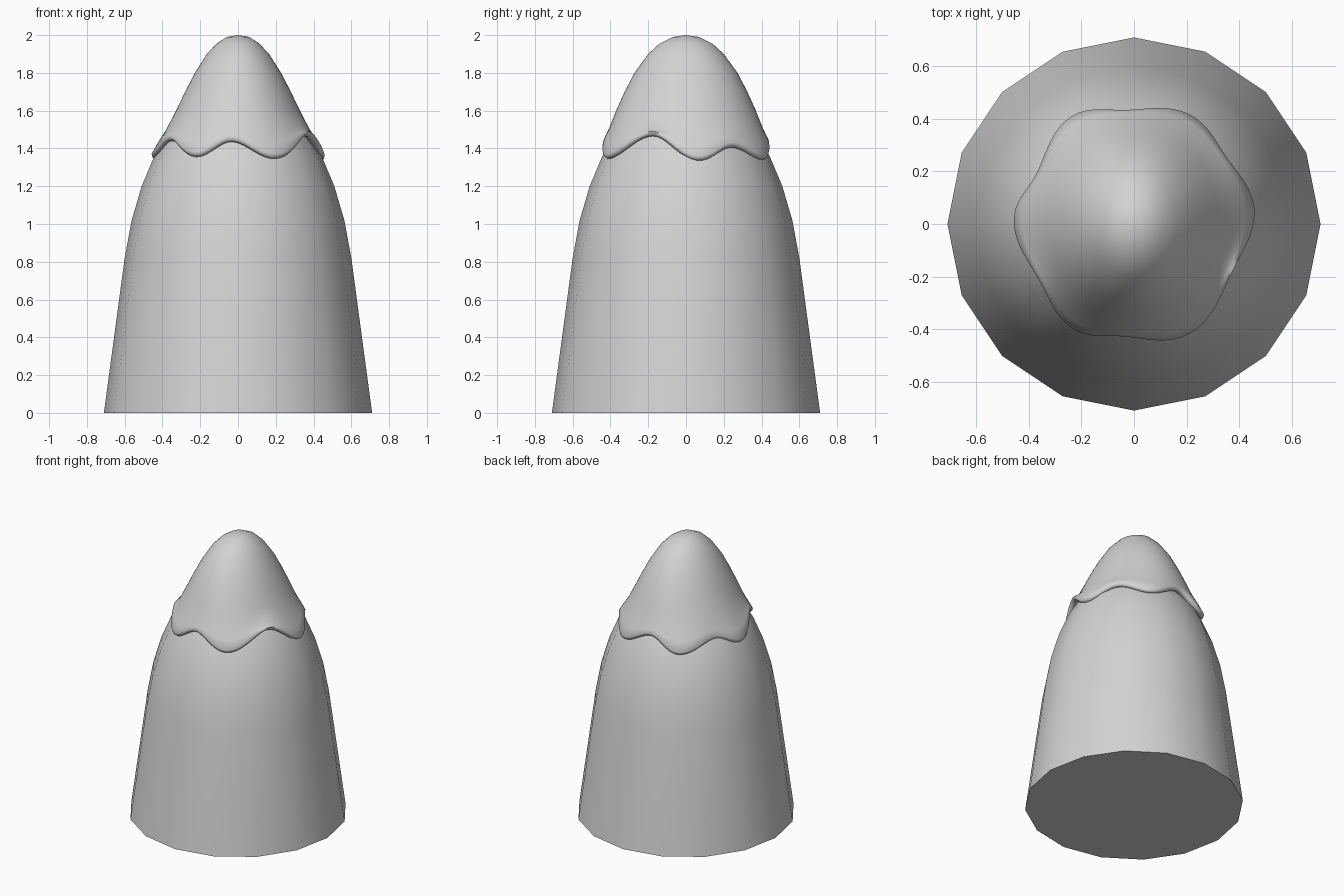
import bpy, bmesh, math

if "Cube" in bpy.data.objects:
    bpy.data.objects.remove(bpy.data.objects["Cube"])

grey = bpy.data.materials.new("light grey")
grey.diffuse_color = (0.65, 0.65, 0.65, 1)
grey.use_nodes = True
grey.node_tree.nodes["Principled BSDF"].inputs["Base Color"].default_value = grey.diffuse_color


def loft(name, rings, tip=None, base=False, angle=60):
    """Skin a stack of equal-length rings, with optional tip point and flat base."""
    bm = bmesh.new()
    rows = [[bm.verts.new(p) for p in ring] for ring in rings]
    n = len(rows[0])
    for a, b in zip(rows, rows[1:]):
        for i in range(n):
            j = (i + 1) % n
            bm.faces.new((a[i], a[j], b[j], b[i]))
    if tip:
        t = bm.verts.new(tip)
        for i in range(n):
            bm.faces.new((rows[-1][i], rows[-1][(i + 1) % n], t))
    if base:
        bm.faces.new(rows[0][::-1])
    bmesh.ops.recalc_face_normals(bm, faces=bm.faces)
    me = bpy.data.meshes.new(name)
    bm.to_mesh(me)
    bm.free()
    ob = bpy.data.objects.new(name, me)
    bpy.context.collection.objects.link(ob)
    me.materials.append(grey)
    bpy.ops.object.select_all(action='DESELECT')
    ob.select_set(True)
    bpy.context.view_layer.objects.active = ob
    bpy.ops.object.shade_smooth_by_angle(angle=math.radians(angle))
    return ob


# Tapered 16-sided body, hidden inside the cap at the top
profile = [(0.71, 0), (0.60, 0.82), (0.563, 1.02), (0.51, 1.2),
           (0.443, 1.36), (0.37, 1.48), (0.29, 1.58), (0.2, 1.68)]
body = [[(r * math.cos(k * math.pi / 8), r * math.sin(k * math.pi / 8), z)
         for k in range(16)] for r, z in profile]
loft("body", body, tip=(0, 0, 1.75), base=True)

# Cap rim: angle, radius, lowest height at each drip and each gap
knots = [(9, .462, 1.335), (35, .435, 1.405), (63, .468, 1.34), (93, .435, 1.425),
         (119, .474, 1.335), (153, .418, 1.405), (177, .458, 1.345),
         (210, .42, 1.44), (241, .462, 1.355), (265, .43, 1.435),
         (295, .468, 1.345), (334, .416, 1.465), (369, .462, 1.335)]


def rim(deg):
    if deg < 9:
        deg += 360
    for (a, r, z), (b, s, w) in zip(knots, knots[1:]):
        if a <= deg <= b:
            t = (1 - math.cos(math.pi * (deg - a) / (b - a))) / 2
            return r + (s - r) * t, z + (w - z) * t


def oval(rx, ry, c, s):
    return 1 / math.hypot(c / rx, s / ry)


# Upper cap sections: half widths in x and y, height
upper = [(.38, .41, 1.5), (.328, .37, 1.6), (.28, .325, 1.7), (.228, .273, 1.8),
         (.165, .2, 1.9), (.113, .14, 1.955), (.06, .07, 1.99)]
N = 96
rings = [[] for _ in range(5 + len(upper))]
for k in range(N):
    deg = 360 * k / N
    c, s = math.cos(math.radians(deg)), math.sin(math.radians(deg))
    r, z = rim(deg)
    # rolled lip, from the hidden inner edge to the outside
    pts = [(r - .05, z + .015), (r - .018, z), (r - .004, z + .008), (r, z + .025)]
    o = oval(.38, .41, c, s)
    pts.append((r + (min(o, r) - r) * .42, (z + .025) * .55 + 1.5 * .45))
    for i, (rx, ry, h) in enumerate(upper):
        v = oval(rx, ry, c, s)
        if i == 0:
            v = min(v, r - .012)
        pts.append((v, h))
    for ring, (q, h) in zip(rings, pts):
        ring.append((q * c, q * s, h))
loft("cap", rings, tip=(0, 0, 2.0), angle=75)
